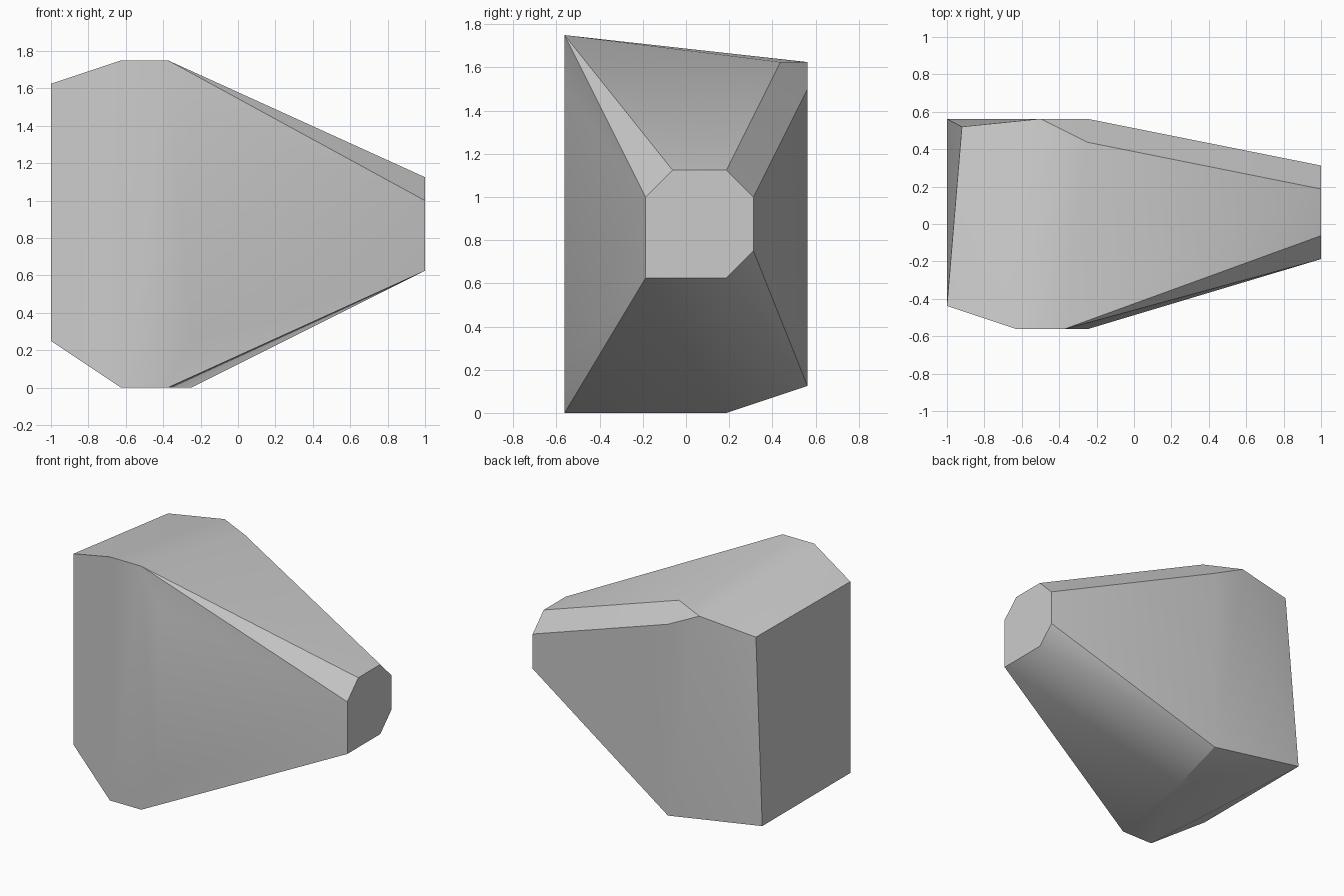
import bpy, bmesh
from math import radians

cube = bpy.data.objects.get("Cube")
if cube:
    bpy.data.objects.remove(cube, do_unlink=True)

# Flat grey stone colour
grey = bpy.data.materials.new("stone_grey")
grey.use_nodes = True
colour = (0.6, 0.6, 0.6, 1)
grey.diffuse_color = colour
grey.node_tree.nodes["Principled BSDF"].inputs["Base Color"].default_value = colour

# Small chamfered end face on the +x side, as (y, z)
end_profile = [(-.1875, .625), (.1875, .625), (.3125, .75), (.3125, 1),
               (.1875, 1.125), (-.0625, 1.125), (-.1875, 1)]
corners = [(1, y, z) for y, z in end_profile]

# Front wall, as (x, z)
front = -.5625
corners += [(x, front, z) for x, z in
            [(-.625, 0), (-.375, 0), (-.25, .25),
             (-.25, 1.5), (-.375, 1.75), (-.625, 1.75)]]

# Back wall, as (x, z)
back = .5625
corners += [(x, back, z) for x, z in
            [(-1, .25), (-.25, .125), (-.25, 1.5), (-.5, 1.625)]]

# Left wall, back top chamfer and underside corners
corners += [(-1, -.4375, .25), (-1, -.4375, 1.625), (-.92, .52, 1.57),
            (-.25, .4375, 1.625), (-.25, .1875, 0)]

# Wrap the corners in one convex block and merge flat triangles
bm = bmesh.new()
for co in corners:
    bm.verts.new(co)
bmesh.ops.convex_hull(bm, input=bm.verts[:])
bmesh.ops.delete(bm, geom=[v for v in bm.verts if not v.link_faces], context='VERTS')
bmesh.ops.dissolve_limit(bm, angle_limit=radians(1), verts=bm.verts[:], edges=bm.edges[:])
bmesh.ops.recalc_face_normals(bm, faces=bm.faces[:])
mesh = bpy.data.meshes.new("faceted_rock")
bm.to_mesh(mesh)
bm.free()
mesh.materials.append(grey)

rock = bpy.data.objects.new("faceted_rock", mesh)
bpy.context.collection.objects.link(rock)
bpy.ops.object.select_all(action='DESELECT')
rock.select_set(True)
bpy.context.view_layer.objects.active = rock
bpy.ops.object.shade_smooth_by_angle(angle=radians(30))
